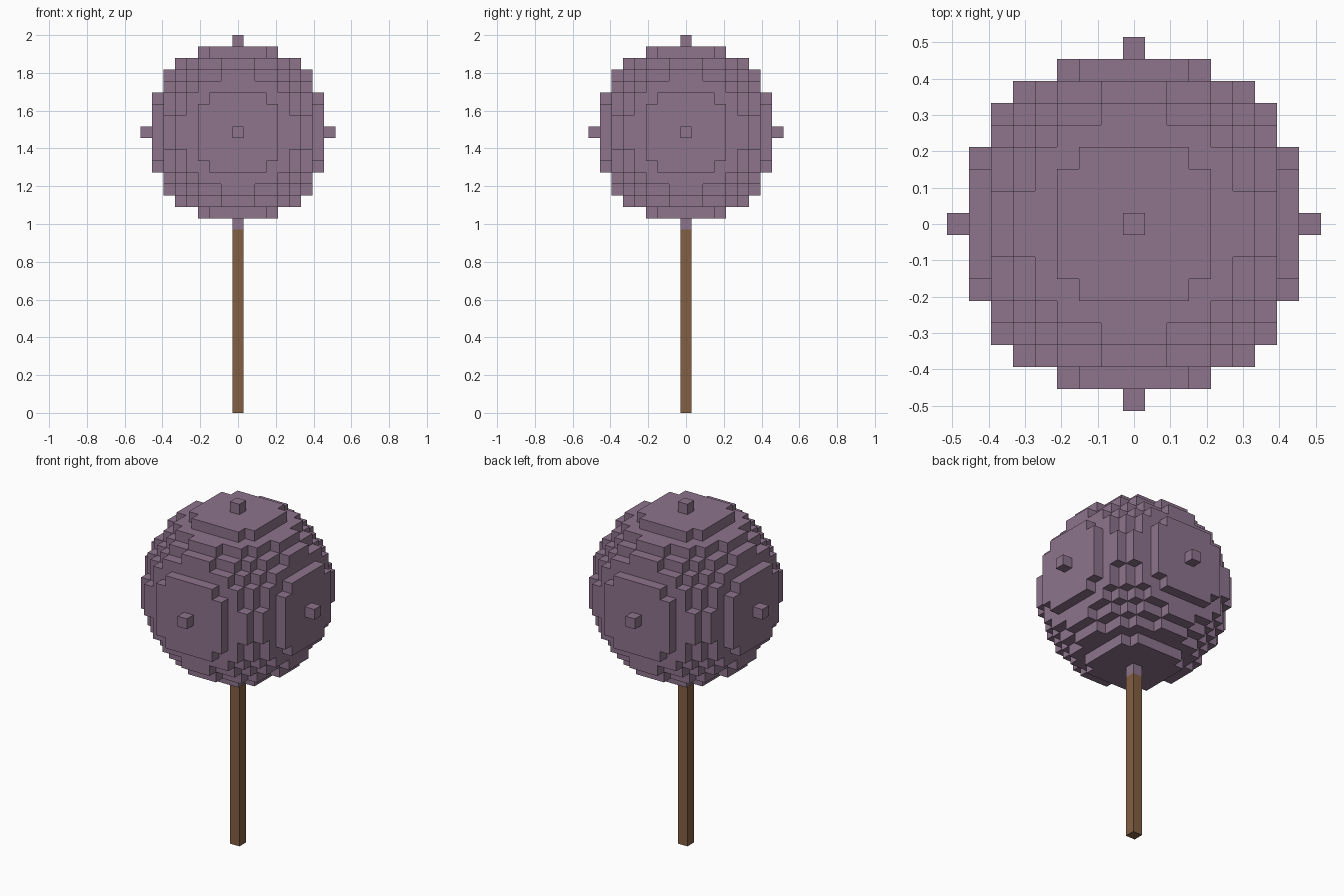
import bpy, bmesh
from math import radians
from itertools import product
from mathutils import Vector

if "Cube" in bpy.data.objects:
    bpy.data.objects.remove(bpy.data.objects["Cube"])

V = 2 / 33          # voxel edge: 16 stick voxels + 17 ball voxels tall
R = 8               # ball radius in voxels
CENTRE = Vector((0, 0, 24.5 * V))


def voxel_object(name, cells, origin, color):
    """Outer skin of a set of voxels, with coplanar faces merged."""
    bm = bmesh.new()
    corners = {}

    def vert(p):
        if p not in corners:
            corners[p] = bm.verts.new(origin + Vector(p) * (V / 2))
        return corners[p]

    for c in cells:
        for axis, s in product(range(3), (-1, 1)):
            n = list(c)
            n[axis] += s
            if tuple(n) in cells:
                continue
            u, w = (axis + 1) % 3, (axis + 2) % 3
            quad = []
            for a, b in ((-1, -1), (1, -1), (1, 1), (-1, 1))[::s]:
                p = [2 * x for x in c]
                p[axis] += s
                p[u] += a
                p[w] += b
                quad.append(vert(tuple(p)))
            bm.faces.new(quad)
    bmesh.ops.dissolve_limit(bm, angle_limit=radians(1),
                             verts=bm.verts, edges=bm.edges)
    mesh = bpy.data.meshes.new(name)
    bm.to_mesh(mesh)
    bm.free()
    obj = bpy.data.objects.new(name, mesh)
    bpy.context.collection.objects.link(obj)
    mat = bpy.data.materials.new(name + "_color")
    mat.diffuse_color = color
    mat.use_nodes = True
    mat.node_tree.nodes["Principled BSDF"].inputs["Base Color"].default_value = mat.diffuse_color
    mesh.materials.append(mat)
    return obj


# Candy ball: every voxel whose centre lies within the radius
span = range(-R, R + 1)
ball = {c for c in product(span, repeat=3) if sum(x * x for x in c) <= R * R}
voxel_object("candy_ball", ball, CENTRE, (0.27, 0.175, 0.265, 1))

# Stick: one voxel wide column below the ball
stick = {(0, 0, k) for k in range(16)}
voxel_object("stick", stick, Vector((0, 0, V / 2)), (0.225, 0.115, 0.055, 1))
